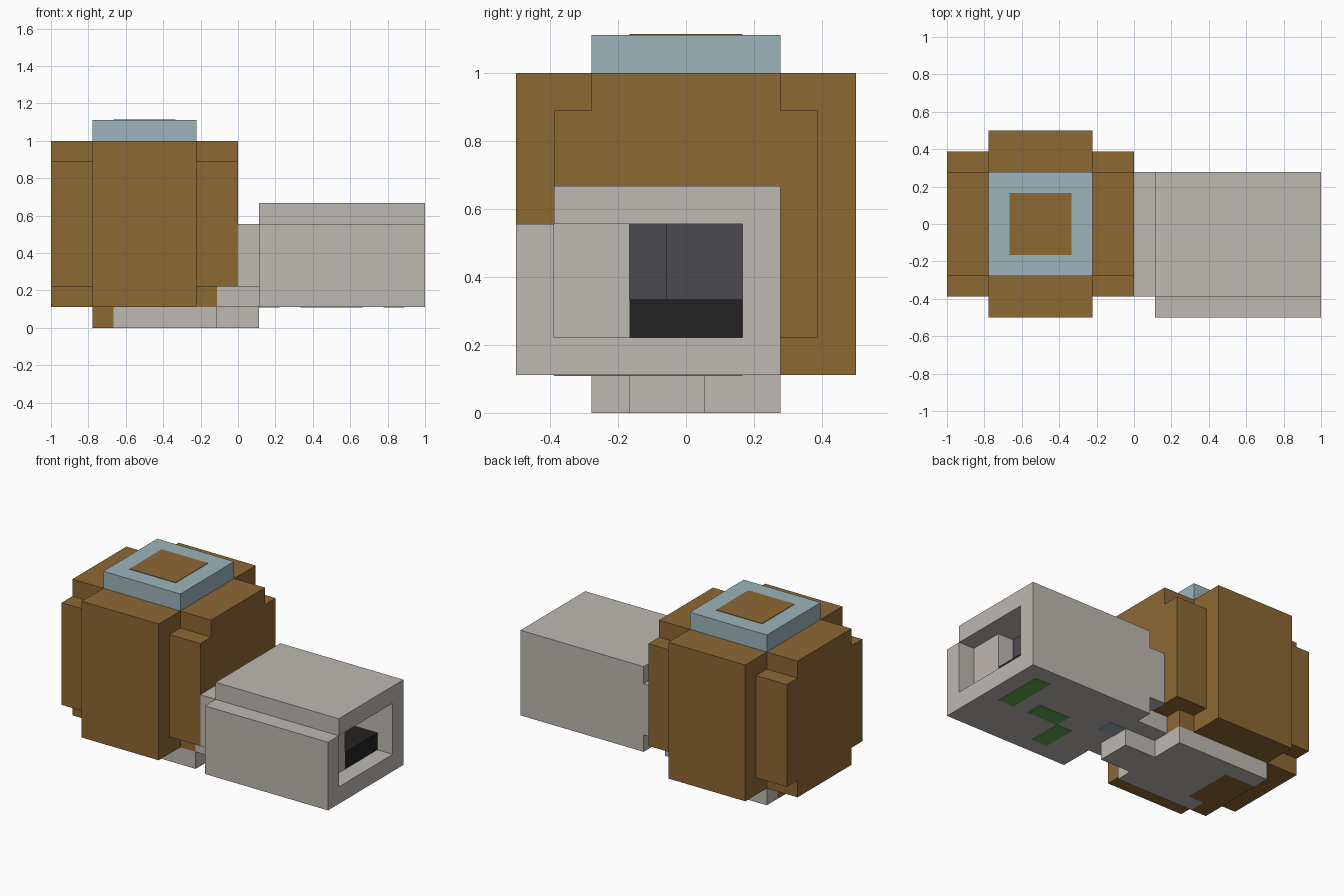
import bpy, bmesh
from mathutils import Matrix, Vector

U = 1 / 9          # one block of the model
THIN = 0.03        # painted plate thickness, in blocks

if "Cube" in bpy.data.objects:
    bpy.data.objects.remove(bpy.data.objects["Cube"])


def material(name, rgb):
    linear = [((c / 255 + 0.055) / 1.055) ** 2.4 for c in rgb] + [1]
    mat = bpy.data.materials.new(name)
    mat.use_nodes = True
    mat.diffuse_color = linear
    mat.node_tree.nodes["Principled BSDF"].inputs["Base Color"].default_value = linear
    return mat


brown = material("brown", (141, 104, 52))
grey = material("warm grey", (190, 184, 178))
blue = material("pale blue", (156, 181, 188))
charcoal = material("charcoal", (75, 74, 79))
black = material("black", (34, 34, 34))
green = material("green", (96, 165, 84))


def boxes(name, mat, *spans):
    """One object made of boxes, each given as x, y and z ranges in blocks."""
    bm = bmesh.new()
    for span in spans:
        low, high = Vector(span[0::2]) * U, Vector(span[1::2]) * U
        place = Matrix.Translation((low + high) / 2) @ Matrix.Diagonal((*(high - low), 1))
        bmesh.ops.create_cube(bm, size=1, matrix=place)
    mesh = bpy.data.meshes.new(name)
    bm.to_mesh(mesh)
    bm.free()
    mesh.materials.append(mat)
    obj = bpy.data.objects.new(name, mesh)
    bpy.context.collection.objects.link(obj)
    return obj


# Rounded barrel body: long panel, side panels and stepped corners
boxes("body_panel", brown, (-7, -2, -4.5, 4.5, 1, 9))
boxes("body_sides", brown,
      (-9, -1, -2.5, 2.5, 1, 9),
      (-1, 0, -2.5, 2.5, 2, 9))
boxes("body_corners", brown, (-9, 0, -3.5, 3.5, 2, 8))

# Cap with a square painted in its middle
boxes("cap", blue, (-7, -2, -2.5, 2.5, 9, 10))
boxes("cap_square", brown, (-6, -3, -1.5, 1.5, 10, 10 + THIN))

# Base slab with a brown end patch
boxes("base", grey,
      (-5, -1, -2.5, 2.5, 0, 1),
      (-6, -5, -2.5, -1.5, 0, 1),
      (-7, -5, 1.5, 2.5, 0, 1))
boxes("base_patch", brown,
      (-7, -6, -2.5, 1.5, 0, 1),
      (-6, -5, -1.5, 1.5, 0, 1))

# Stepped neck joining base and arm
boxes("neck", grey,
      (-1, 1, -1.5, 0.5, 0, 1),
      (-1, 1, -2.5, 1.5, 1, 2),
      (0, 1, -3.5, 2.5, 2, 5))

# Arm with a hollow end
boxes("arm", grey,
      (1, 6, -3.5, 2.5, 1, 6),
      (1, 9, -4.5, -3.5, 1, 5))
boxes("arm_end_walls", grey,
      (6, 9, -3.5, 2.5, 1, 2),
      (6, 9, -3.5, 2.5, 5, 6),
      (6, 9, 1.5, 2.5, 2, 5),
      (6, 8, -3.5, -1.5, 2, 5))

# Dark parts inside the hollow
boxes("hollow_step", black, (6, 8, -1.5, 1.5, 2, 3))
boxes("hollow_back", charcoal,
      (6, 7, -1.5, -0.5, 3, 5),
      (6, 6 + THIN, -0.5, 1.5, 3, 5))

# Painted patches under the arm
boxes("arm_green_patches", green,
      (7, 8, -1.5, 1.5, 1 - THIN, 1),
      (4, 6, -1.5, -0.5, 1 - THIN, 1),
      (3, 4, -3.5, -1.5, 1 - THIN, 1))
boxes("arm_blue_patch", blue, (1, 2, -0.5, 0.5, 1 - THIN, 1))
